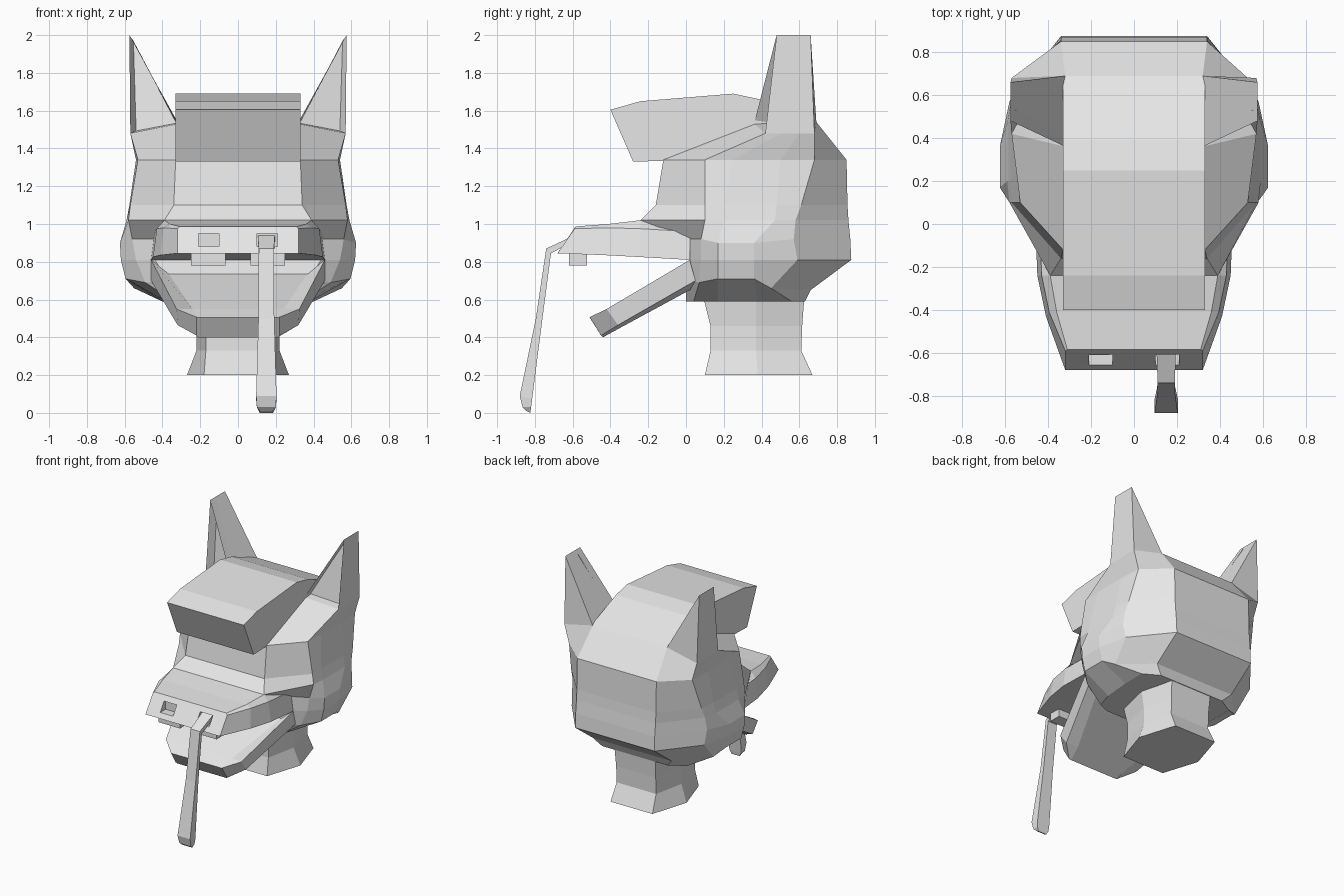
import bpy
import bmesh

default_cube = bpy.data.objects.get("Cube")
if default_cube:
    bpy.data.objects.remove(default_cube, do_unlink=True)

# One plain clay colour for everything
CLAY = (.8, .8, .8, 1)
clay = bpy.data.materials.new("light_grey")
clay.use_nodes = True
clay.diffuse_color = CLAY
clay.node_tree.nodes["Principled BSDF"].inputs["Base Color"].default_value = CLAY


def finish(name, bm):
    """Turn a bmesh into a flat shaded object."""
    bmesh.ops.recalc_face_normals(bm, faces=bm.faces)
    mesh = bpy.data.meshes.new(name)
    bm.to_mesh(mesh)
    bm.free()
    mesh.materials.append(clay)
    obj = bpy.data.objects.new(name, mesh)
    bpy.context.collection.objects.link(obj)
    return obj


def loft(name, rings):
    """Skin closed rings of points and cap both ends."""
    bm = bmesh.new()
    loops = [[bm.verts.new(p) for p in ring] for ring in rings]
    count = len(loops[0])
    for low, high in zip(loops, loops[1:]):
        for i in range(count):
            j = (i + 1) % count
            bm.faces.new((low[i], low[j], high[j], high[i]))
    bm.faces.new(loops[0])
    bm.faces.new(loops[-1])
    return finish(name, bm)


def mirrored(half):
    """Complete a half ring given on the +x side."""
    return half + [(-x, y, z) for x, y, z in reversed(half)]


def level(z, *points):
    """Horizontal half ring, mirrored."""
    return mirrored([(x, y, z) for x, y in points])


def box(name, x, y, z):
    """Box from a range on each axis."""
    return loft(name, [[(x[a], y[b], h) for a, b in ((0, 0), (1, 0), (1, 1), (0, 1))]
                       for h in z])


# Head: each ring runs front corner, cheek, temple and back corner
loft("head", [
    level(.59, (.25, .0), (.34, .04), (.38, .17), (.40, .38), (.40, .56), (.28, .63)),
    mirrored([(.37, .0, .70), (.49, .07, .69), (.595, .17, .71), (.595, .36, .71),
              (.55, .45, .66), (.34, .66, .65)]),
    mirrored([(.44, .02, .81), (.54, .08, .81), (.62, .17, .81), (.62, .36, .81),
              (.57, .59, .81), (.34, .875, .81)]),
    mirrored([(.44, .02, .92), (.56, .08, .92), (.625, .17, .90), (.625, .36, .90),
              (.58, .57, .92), (.34, .87, .92)]),
    level(1.02, (.39, -.24), (.58, .10), (.59, .20), (.59, .47), (.57, .58), (.34, .86)),
    level(1.1, (.34, -.16), (.57, .10), (.575, .20), (.575, .48), (.56, .61), (.34, .855)),
    level(1.34, (.33, -.12), (.53, .10), (.54, .25), (.54, .50), (.53, .68), (.34, .85)),
    mirrored([(.32, .36, 1.53), (.57, .42, 1.48), (.57, .5, 1.48), (.57, .6, 1.48),
              (.57, .68, 1.48), (.32, .69, 1.54)]),
])

# Swept forelock running over the crown
forelock_side = [(-.28, 1.33), (-.4, 1.605), (-.24, 1.65), (.25, 1.69), (.39, 1.66),
                 (.69, 1.54), (.69, 1.4), (.3, 1.3), (-.1, 1.335)]
loft("forelock", [[(x, y, z) for y, z in forelock_side] for x in (-.33, .33)])

# Upper muzzle, from inside the head to the nose
muzzle = loft("upper_muzzle", [
    mirrored([(.37, .02, 1.0), (.44, .02, .96), (.46, .02, .81)]),
    mirrored([(.39, -.24, 1.02), (.43, -.24, .975), (.45, -.24, .825)]),
    mirrored([(.36, -.41, 1.0), (.395, -.41, .98), (.41, -.43, .835)]),
    mirrored([(.31, -.585, .987), (.32, -.59, .975), (.32, -.68, .845)]),
])

# Nostril holes cut into the nose
for side, name in ((1, "left"), (-1, "right")):
    x = sorted((side * .10, side * .21))
    cutter = box(name + "_nostril_cutter", x, (-.9, -.59), (.88, .95))
    cutter.hide_render = True
    cutter.hide_set(True)
    cut = muzzle.modifiers.new(name + "_nostril", 'BOOLEAN')
    cut.operation = 'DIFFERENCE'
    cut.solver = 'EXACT'
    cut.object = cutter

# Hanging lower jaw with a shallow trough on top
loft("lower_jaw", [
    mirrored([(.37, .02, .74), (.46, .02, .81), (.46, .05, .70), (.37, .02, .65)]),
    mirrored([(.24, -.42, .55), (.325, -.42, .55), (.32, -.36, .465), (.23, -.34, .455)]),
    mirrored([(.21, -.51, .505), (.22, -.51, .507), (.22, -.45, .41), (.21, -.44, .40)]),
])

# Upper front teeth
for side, name in ((1, "left"), (-1, "right")):
    x = sorted((side * .065, side * .25))
    box(name + "_tooth", x, (-.62, -.525), (.78, .86))


# Strand dripping from the left nostril
def strand_ring(half_width, front, back):
    x = .15
    return [(x - half_width, *front), (x + half_width, *front),
            (x + half_width, *back), (x - half_width, *back)]


loft("nose_strand", [
    strand_ring(.045, (-.59, .94), (-.59, .91)),
    strand_ring(.04, (-.74, .87), (-.715, .845)),
    strand_ring(.042, (-.795, .5), (-.76, .5)),
    strand_ring(.054, (-.88, .09), (-.815, .07)),
    strand_ring(.05, (-.865, .03), (-.82, .03)),
    strand_ring(.035, (-.845, .01), (-.825, .0)),
])

# Six sided neck, flared at the foot
loft("neck", [
    level(.2, (.18, .10), (.27, .38), (.18, .67)),
    level(.33, (.17, .13), (.22, .37), (.17, .61)),
    level(.46, (.17, .13), (.22, .37), (.17, .615)),
    level(.66, (.18, .08), (.25, .37), (.18, .63)),
])

# Pointed ears with a hollow on the front
for side, name in ((1, "left"), (-1, "right")):
    bm = bmesh.new()
    points = [(.32, .36, 1.53), (.57, .42, 1.48), (.57, .68, 1.48), (.32, .69, 1.54),
              (.575, .48, 2), (.575, .66, 2)]
    front_in, front_out, back_out, back_in, tip_front, tip_back = [
        bm.verts.new((side * x, y, z)) for x, y, z in points]
    front = bm.faces.new((front_in, front_out, tip_front))
    bm.faces.new((back_out, back_in, tip_back))
    bm.faces.new((front_out, back_out, tip_back, tip_front))
    bm.faces.new((back_in, front_in, tip_front, tip_back))
    bm.faces.new((front_in, back_in, back_out, front_out))
    bmesh.ops.recalc_face_normals(bm, faces=bm.faces)
    bmesh.ops.inset_individual(bm, faces=[front], thickness=.025, depth=-.06)
    finish(name + "_ear", bm)
